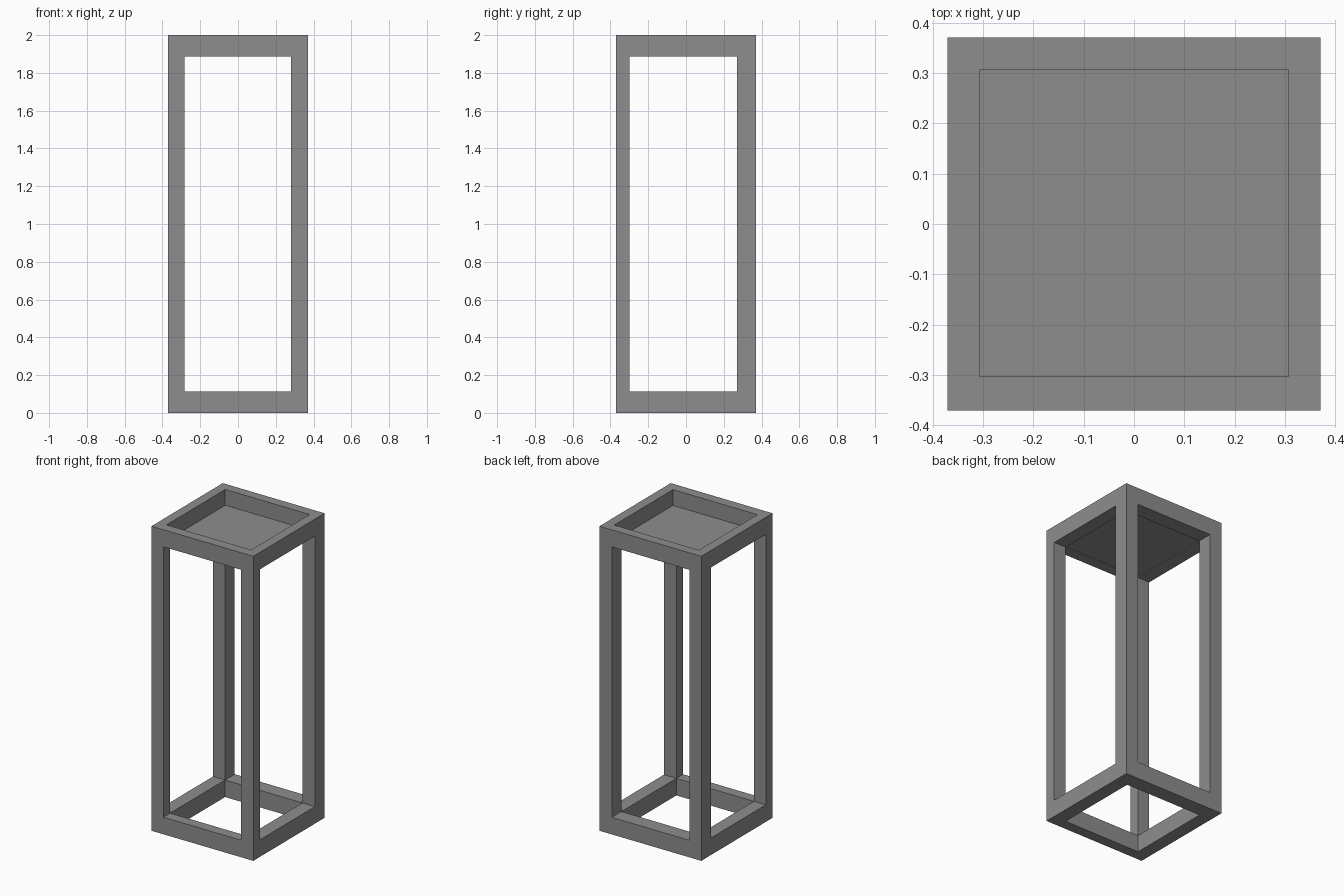
import bpy

if "Cube" in bpy.data.objects:
    bpy.data.objects.remove(bpy.data.objects["Cube"])

# Dark grey paint shared by all parts
paint = bpy.data.materials.new("dark_grey")
paint.diffuse_color = (0.27, 0.27, 0.27, 1)
paint.use_nodes = True
paint.node_tree.nodes["Principled BSDF"].inputs["Base Color"].default_value = paint.diffuse_color


def box(name, x0, x1, y0, y1, z0, z1):
    """Axis-aligned box from its limits."""
    bpy.ops.mesh.primitive_cube_add(size=1, location=((x0 + x1) / 2, (y0 + y1) / 2, (z0 + z1) / 2))
    ob = bpy.context.object
    ob.name = name
    ob.scale = (x1 - x0, y1 - y0, z1 - z0)
    bpy.ops.object.transform_apply(location=False, rotation=False, scale=True)
    ob.data.materials.append(paint)
    return ob


def square_ring(name, outer, inner, z0, z1):
    """Mitred rectangular frame; inner = (x0, x1, y0, y1)."""
    a, b, c, d = inner
    rings = [[(-outer, -outer), (outer, -outer), (outer, outer), (-outer, outer)],
             [(a, c), (b, c), (b, d), (a, d)]]
    verts = [(x, y, z) for z in (z0, z1) for r in rings for x, y in r]
    faces = []
    for i in range(4):
        j = (i + 1) % 4
        faces += [(i, j, 8 + j, 8 + i), (4 + j, 4 + i, 12 + i, 12 + j),
                  (8 + i, 8 + j, 12 + j, 12 + i), (j, i, 4 + i, 4 + j)]
    me = bpy.data.meshes.new(name)
    me.from_pydata(verts, [], faces)
    me.materials.append(paint)
    ob = bpy.data.objects.new(name, me)
    bpy.context.collection.objects.link(ob)
    return ob


H = 0.37
RAIL = 0.112
SHELF = 1.896                                # height of the sunken panel
POST_GAP = (-0.283, 0.28, -0.30, 0.27)       # clear space between the posts
RECESS = (-0.307, 0.307, -0.303, 0.306)      # opening of the top recess

# Bottom frame, and top frame with a small lip under the panel
square_ring("bottom_frame", H, POST_GAP, 0, RAIL)
square_ring("top_frame", H, RECESS, SHELF - 0.003, 2)
square_ring("top_lip", H, POST_GAP, 2 - RAIL, SHELF - 0.003)

# Corner posts
for side, x0, x1 in (("left", -H, POST_GAP[0]), ("right", POST_GAP[1], H)):
    for end, y0, y1 in (("front", -H, POST_GAP[2]), ("back", POST_GAP[3], H)):
        box(f"{end}_{side}_post", x0, x1, y0, y1, RAIL, 2 - RAIL)

# Thin sunken top panel
box("top_panel", *RECESS, SHELF - 0.003, SHELF)
